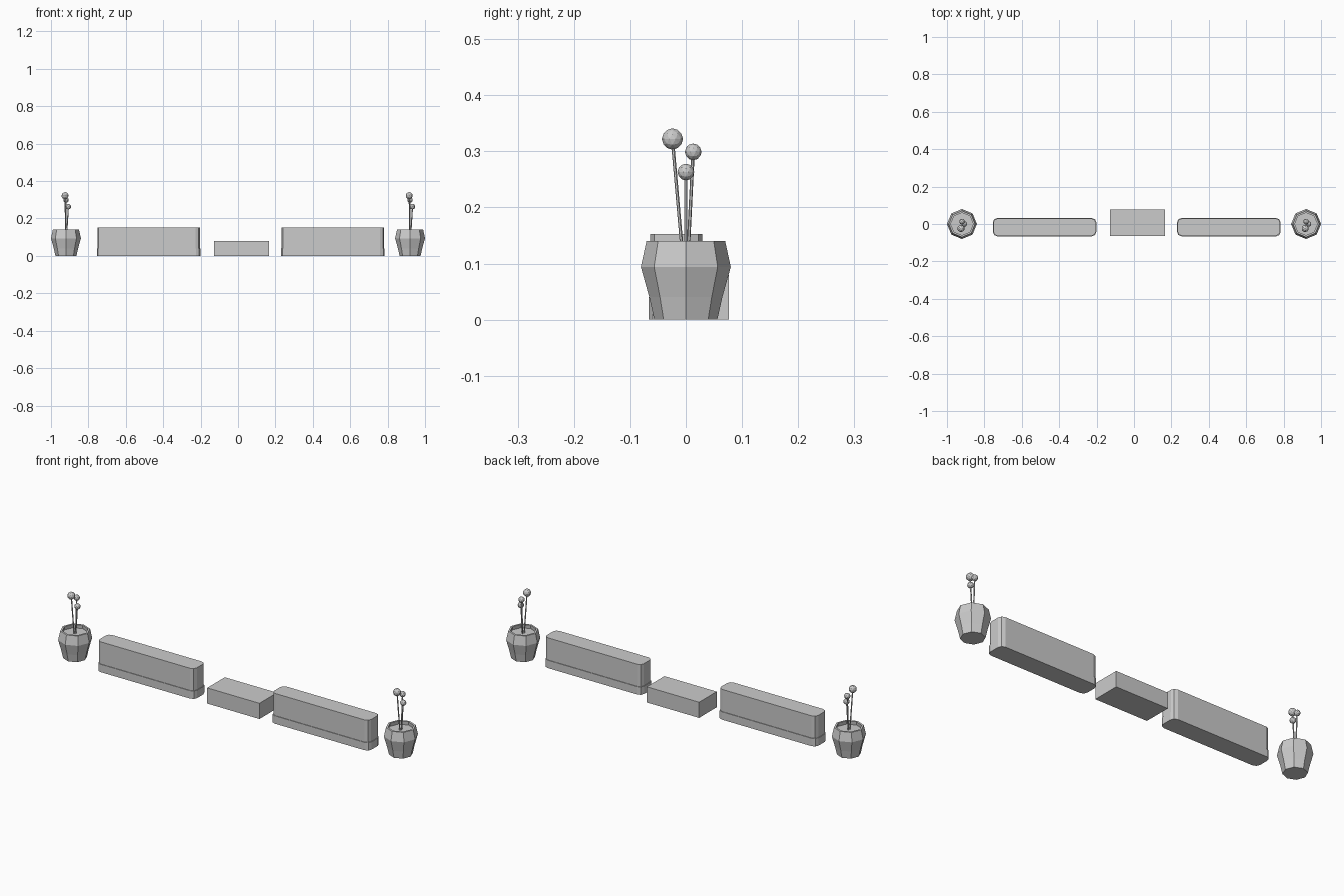
import bpy, bmesh, math
from mathutils import Vector

if "Cube" in bpy.data.objects:
    bpy.data.objects.remove(bpy.data.objects["Cube"])


def finish(bm, name):
    bmesh.ops.recalc_face_normals(bm, faces=bm.faces)
    me = bpy.data.meshes.new(name)
    bm.to_mesh(me)
    bm.free()
    ob = bpy.data.objects.new(name, me)
    bpy.context.collection.objects.link(ob)
    return ob


def loft(name, rings):
    """Skin a stack of closed rings and cap both ends."""
    bm = bmesh.new()
    loops = [[bm.verts.new(p) for p in ring] for ring in rings]
    for a, b in zip(loops, loops[1:]):
        n = len(a)
        for i in range(n):
            bm.faces.new((a[i], a[(i + 1) % n], b[(i + 1) % n], b[i]))
    bm.faces.new(loops[0])
    bm.faces.new(loops[-1])
    return finish(bm, name)


def rounded_rect(cx, cy, hx, hy, r, z, segs=2):
    pts = []
    for q, (sx, sy) in enumerate(((1, 1), (-1, 1), (-1, -1), (1, -1))):
        for k in range(segs + 1):
            a = math.pi / 2 * (q + k / segs)
            pts.append((cx + sx * (hx - r) + r * math.cos(a),
                        cy + sy * (hy - r) + r * math.sin(a), z))
    return pts


def octagon(cx, r, z):
    return [(cx + r * math.cos(i * math.pi / 4), r * math.sin(i * math.pi / 4), z)
            for i in range(8)]


def stem(name, start, end, r):
    start, end = Vector(start), Vector(end)
    d = end - start
    bpy.ops.mesh.primitive_cylinder_add(vertices=6, radius=r, depth=d.length,
                                        location=(start + end) / 2)
    ob = bpy.context.object
    ob.rotation_euler = d.to_track_quat('Z', 'Y').to_euler()
    ob.name = name


# Pot wall outside, rim, inside, then soil level
POT = [(0.056, 0), (0.065, 0.04), (0.08, 0.094), (0.07, 0.14),
       (0.06, 0.14), (0.062, 0.122)]
# Ball offset from the pot centre (x, y), height and radius
BALLS = [(-0.005, -0.024, 0.322, 0.019), (0.0, 0.013, 0.299, 0.015),
         (0.013, 0.0, 0.263, 0.015)]

# Potted ball flowers at both ends
for side, px in (("left", -0.92), ("right", 0.92)):
    loft(side + "_pot", [octagon(px, r, z) for r, z in POT])
    for i, (dx, dy, z, r) in enumerate(BALLS):
        stem(f"{side}_stem_{i}", (px + dx * 0.3, 0.006 * (i - 1) * (i < 2) + 0.004 * (i == 1), 0.118),
             (px + dx, dy, z), 0.003)
        bpy.ops.mesh.primitive_ico_sphere_add(subdivisions=2, radius=r,
                                              location=(px + dx, dy, z))
        bpy.context.object.name = f"{side}_flower_ball_{i}"

# Long blocks with rounded corners and a slightly wider plinth
for side, cx in (("left", -0.478), ("right", 0.507)):
    cy = -0.017
    loft(side + "_long_block",
         [rounded_rect(cx, cy, 0.277, 0.049, 0.024, 0),
          rounded_rect(cx, cy, 0.277, 0.049, 0.024, 0.04),
          rounded_rect(cx, cy, 0.274, 0.046, 0.022, 0.04),
          rounded_rect(cx, cy, 0.274, 0.046, 0.022, 0.153)])

# Low plain box in the middle
bpy.ops.mesh.primitive_cube_add(size=1, location=(0.019, 0.006, 0.04))
box = bpy.context.object
box.name = "low_box"
box.scale = (0.295, 0.142, 0.08)
